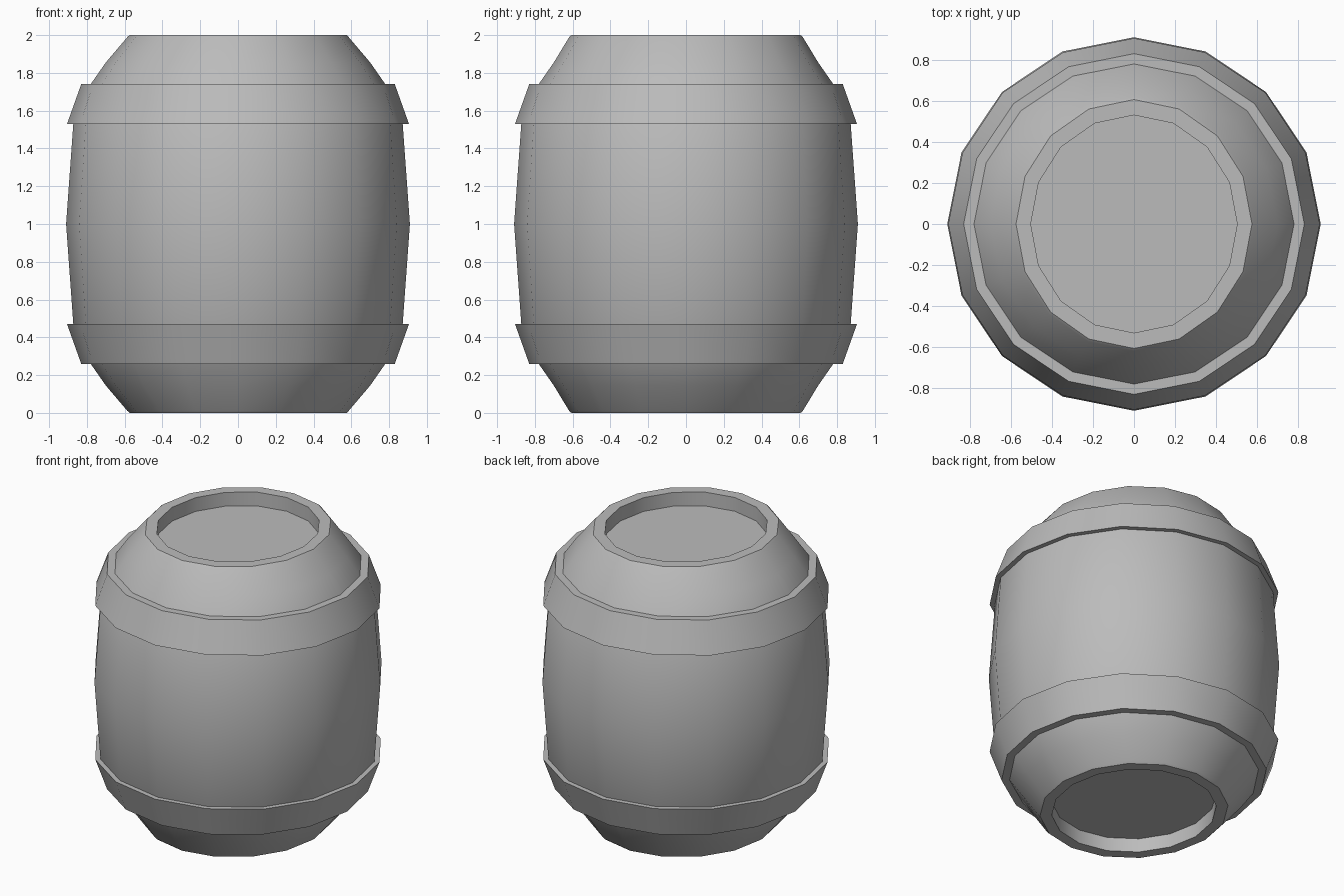
import bpy
import bmesh
import math

cube = bpy.data.objects.get("Cube")
if cube:
    bpy.data.objects.remove(cube)

SIDES = 16

grey = bpy.data.materials.new("plain grey")
grey.use_nodes = True
colour = (0.5, 0.5, 0.5, 1)
grey.diffuse_color = colour
grey.node_tree.nodes["Principled BSDF"].inputs["Base Color"].default_value = colour


def lathe(name, profile, closed=False):
    """Turn (radius, height, depth stretch) points around z, capping open ends."""
    bm = bmesh.new()
    rings = []
    for radius, z, stretch in profile:
        ring = []
        for i in range(SIDES):
            a = math.tau * i / SIDES
            ring.append(bm.verts.new((radius * math.cos(a), radius * stretch * math.sin(a), z)))
        rings.append(ring)
    pairs = list(zip(rings, rings[1:]))
    if closed:
        pairs.append((rings[-1], rings[0]))
    else:
        bm.faces.new(rings[0])
        bm.faces.new(rings[-1])
    for low, high in pairs:
        for i in range(SIDES):
            j = (i + 1) % SIDES
            bm.faces.new((low[i], low[j], high[j], high[i]))
    bmesh.ops.recalc_face_normals(bm, faces=bm.faces)
    mesh = bpy.data.meshes.new(name)
    bm.to_mesh(mesh)
    bm.free()
    mesh.materials.append(grey)
    obj = bpy.data.objects.new(name, mesh)
    bpy.context.collection.objects.link(obj)
    bpy.ops.object.select_all(action="DESELECT")
    obj.select_set(True)
    bpy.context.view_layer.objects.active = obj
    bpy.ops.object.shade_smooth_by_angle(angle=math.radians(30))
    return obj


def mirrored(points):
    """Flip a profile about the middle height."""
    return [(r, 2 - z, s) for r, z, s in reversed(points)]


# Barrel body: bulging staves, slightly oval rims and recessed lids
OVAL = 1.055
upper = [
    (0.872, 1.53, 1), (0.78, 1.74, 1), (0.70, 1.855, 1),
    (0.587, 1.988, OVAL), (0.575, 2.0, OVAL),
    (0.503, 2.0, OVAL), (0.503, 1.905, OVAL),
]
lathe("barrel_body", mirrored(upper) + [(0.91, 1, 1)] + upper)

# Hoops: flared bands that widen toward the middle
hoop = [(0.76, 1.74, 1), (0.83, 1.74, 1), (0.905, 1.53, 1), (0.84, 1.53, 1)]
lathe("upper_hoop", hoop, closed=True)
lathe("lower_hoop", mirrored(hoop), closed=True)
